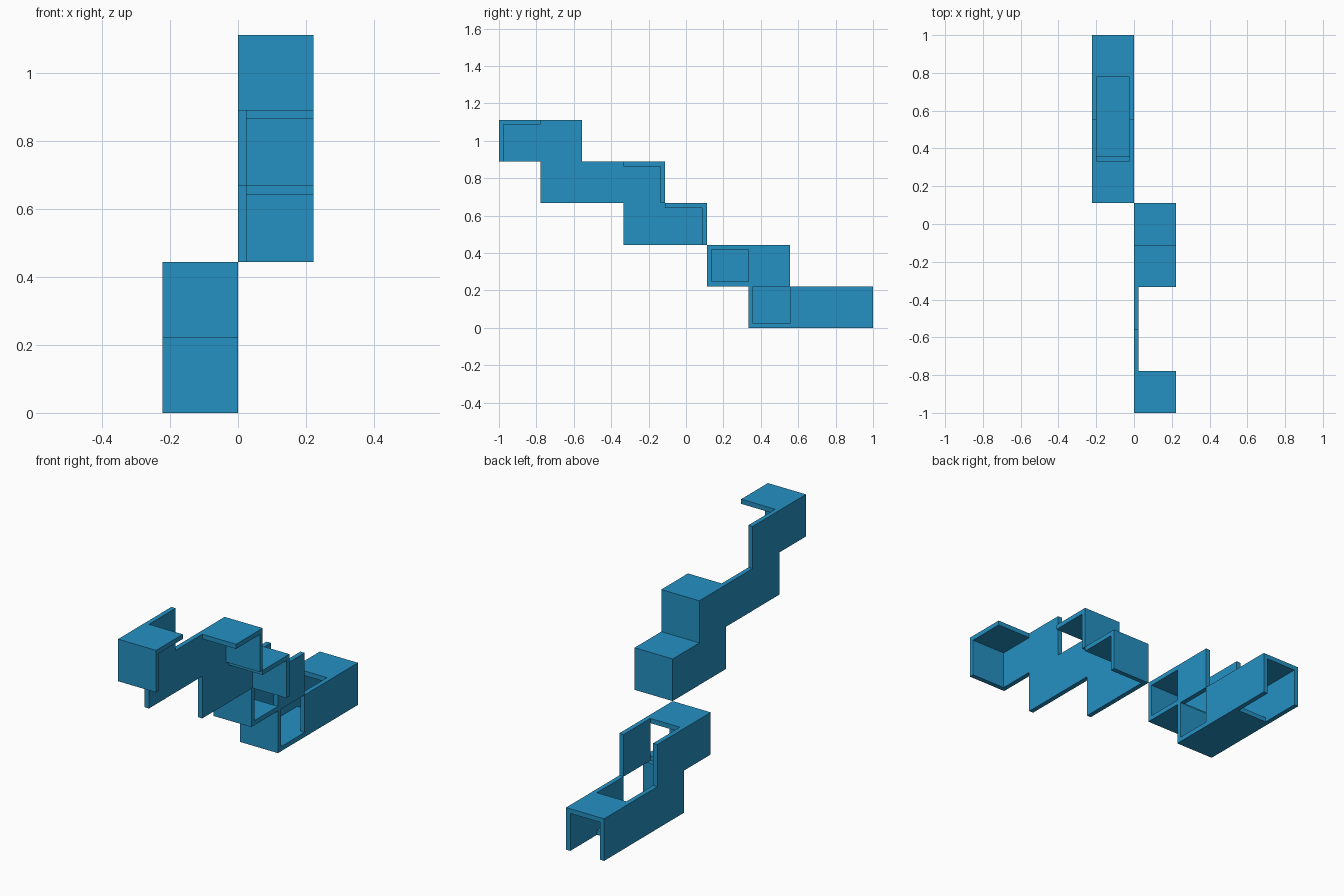
import bpy
import bmesh

cube = bpy.data.objects.get("Cube")
if cube:
    bpy.data.objects.remove(cube, do_unlink=True)

U = 2 / 9        # grid cell
T = U / 9        # wall thickness
t = 1 / 9        # wall thickness in cells

blue = bpy.data.materials.new("blue")
blue.use_nodes = True
COLOUR = (0.018, 0.28, 0.54, 1)
blue.diffuse_color = COLOUR
blue.node_tree.nodes["Principled BSDF"].inputs["Base Color"].default_value = COLOUR


def extrude_profile(name, points, x0, x1):
    """Extrude a side profile, given in cells (y, z), from x0 to x1."""
    bm = bmesh.new()
    face = bm.faces.new([bm.verts.new((x0, y * U - 1, z * U)) for y, z in points])
    ext = bmesh.ops.extrude_face_region(bm, geom=[face])["geom"]
    moved = [v for v in ext if isinstance(v, bmesh.types.BMVert)]
    bmesh.ops.translate(bm, verts=moved, vec=(x1 - x0, 0, 0))
    bmesh.ops.recalc_face_normals(bm, faces=bm.faces)
    mesh = bpy.data.meshes.new(name)
    bm.to_mesh(mesh)
    bm.free()
    mesh.materials.append(blue)
    obj = bpy.data.objects.new(name, mesh)
    bpy.context.collection.objects.link(obj)
    return obj


def rect(y0, y1, z0, z1):
    return [(y0, z0), (y1, z0), (y1, z1), (y0, z1)]


def hood(y_open, y_end, z0, z1):
    """L profile: a top plate plus an end plate at y_end."""
    s = t if y_end < y_open else -t
    return [(y_end, z0), (y_end, z1), (y_open, z1), (y_open, z1 - t),
            (y_end + s, z1 - t), (y_end + s, z0)]


# Upper flight: stepped side wall with three hoods
extrude_profile("upper_side_wall", [
    (0, 4), (1, 4), (1, 3), (3, 3), (3, 2), (5, 2),
    (5, 3), (4, 3), (4, 4), (2, 4), (2, 5), (0, 5)], 0, T)
extrude_profile("upper_front_hood", hood(1, 0, 4, 5), T, U)
extrude_profile("upper_middle_hood", hood(3, 4, 3, 4), T, U)
extrude_profile("upper_back_hood", hood(4, 5, 2, 3), T, U)

# Lower flight: stepped outer wall
extrude_profile("lower_outer_wall", [
    (5, 1), (6, 1), (6, 0), (9, 0), (9, 1), (7, 1), (7, 2), (5, 2)], -U, T - U)

# Front bay: front, top and bottom plates, open inward
extrude_profile("lower_front_bay", [
    (5, 1), (6, 1), (6, 1 + t), (5 + t, 1 + t),
    (5 + t, 2 - t), (6, 2 - t), (6, 2), (5, 2)], T - U, 0)

# Bay beneath: front plate and floor
extrude_profile("lower_bay_floor", [
    (6, 0), (7, 0), (7, t), (6 + t, t), (6 + t, 1), (6, 1)], T - U, 0)

# Inner walls, passage floor and back roof
extrude_profile("lower_inner_wall_upper", rect(6, 7, 1, 2), -T, 0)
extrude_profile("lower_inner_wall_back", rect(7, 9, 0, 1), -T, 0)
extrude_profile("lower_passage_floor", rect(7, 8, 0, t), T - U, -T)
extrude_profile("lower_back_roof", rect(8, 9, 1 - t, 1), T - U, -T)
